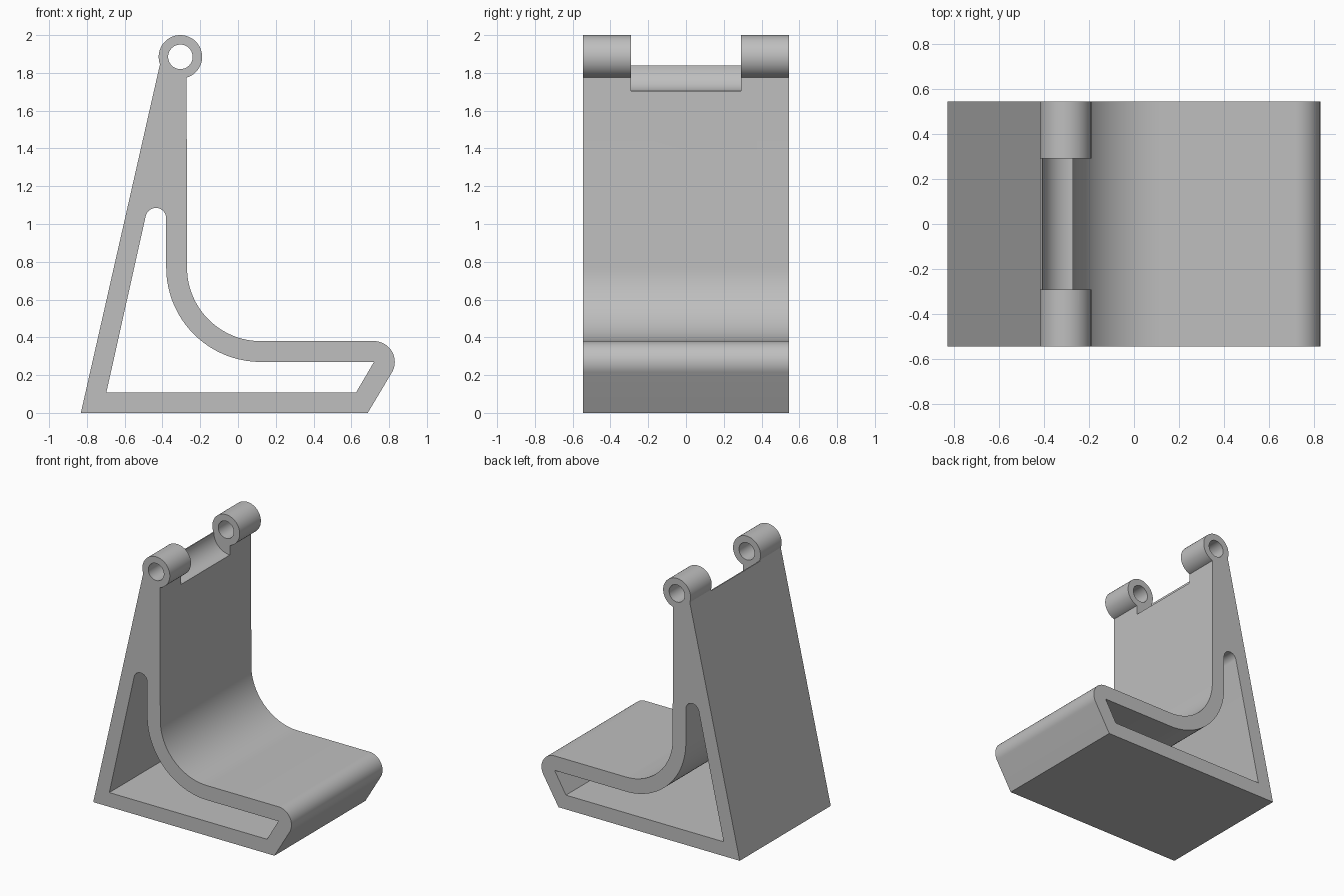
import bpy, bmesh
from math import cos, sin, radians
from mathutils import Vector

if "Cube" in bpy.data.objects:
    bpy.data.objects.remove(bpy.data.objects["Cube"], do_unlink=True)

grey = bpy.data.materials.new("plain_grey")
grey.use_nodes = True
colour = (0.52, 0.52, 0.52, 1)
grey.diffuse_color = colour
grey.node_tree.nodes["Principled BSDF"].inputs["Base Color"].default_value = colour


def arc(centre, radius, start, end, steps=24):
    """Points (x, z) along an arc, angles in degrees."""
    angles = [radians(start + (end - start) * i / steps) for i in range(steps + 1)]
    return [(centre[0] + radius * cos(a), centre[1] + radius * sin(a)) for a in angles]


def prism(name, loops, half_depth):
    """Fill an outline with optional holes and extrude it along y."""
    bm = bmesh.new()
    edges = []
    for loop in loops:
        verts = [bm.verts.new((x, -half_depth, z)) for x, z in loop]
        edges += [bm.edges.new((v, verts[i - 1])) for i, v in enumerate(verts)]
    bmesh.ops.triangle_fill(bm, edges=edges, use_beauty=True, normal=(0, -1, 0))
    grown = bmesh.ops.extrude_face_region(bm, geom=bm.faces[:])["geom"]
    top = [g for g in grown if isinstance(g, bmesh.types.BMVert)]
    bmesh.ops.translate(bm, verts=top, vec=Vector((0, 2 * half_depth, 0)))
    bmesh.ops.recalc_face_normals(bm, faces=bm.faces[:])
    mesh = bpy.data.meshes.new(name)
    bm.to_mesh(mesh)
    bm.free()
    mesh.materials.append(grey)
    obj = bpy.data.objects.new(name, mesh)
    bpy.context.collection.objects.link(obj)
    return obj


pivot = (-0.305, 1.885)
bend = (0.12, 0.77)
lip = (0.72, 0.27)

# Outer silhouette: base, rounded lip, seat, bend, back rest and hinge lug
outline = [(-0.832, 0), (0.687, 0)]
outline += arc(lip, 0.11, -30.4, 90)
outline += arc(bend, 0.39, 270, 180, 32)
outline += arc(pivot, 0.115, -73.3, 200, 48)

# Hollow inside the frame
hollow = [(-0.697, 0.108), (0.625, 0.108), lip]
hollow += arc(bend, 0.5, 270, 180, 32)
hollow += arc((-0.435, 1.03), 0.055, 0, 167)

# Hinge pin bore
bore = arc(pivot, 0.065, 0, 360, 40)[:-1]

stand = prism("stand_frame", [outline, hollow, bore], 0.545)

# Scooped gap between the two hinge lugs
gap = arc((-0.272, 1.838), 0.135, 180, 270)
gap += [(0, 1.703), (0, 2.2), (-0.6, 2.2), (-0.6, 1.838)]
cutter = prism("lug_gap_cutter", [gap], 0.292)
cutter.hide_render = True

bpy.context.view_layer.objects.active = stand
stand.select_set(True)
cut = stand.modifiers.new("lug_gap", "BOOLEAN")
cut.operation = "DIFFERENCE"
cut.solver = "EXACT"
cut.object = cutter
bpy.ops.object.modifier_apply(modifier=cut.name)
bpy.data.objects.remove(cutter, do_unlink=True)

bpy.ops.object.shade_smooth_by_angle(angle=radians(25))
